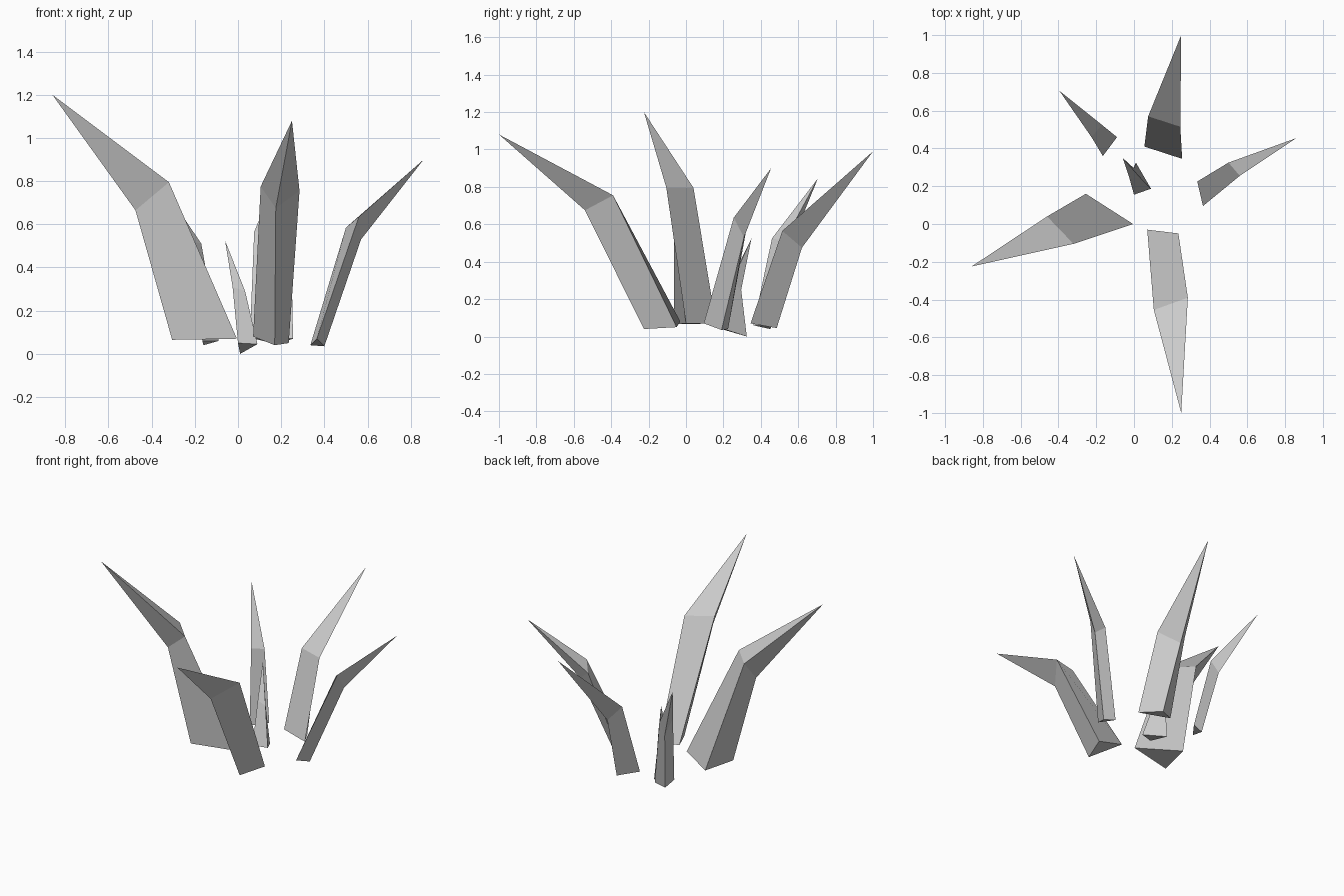
import bpy, bmesh


def blade(name, base, mid, tip):
    """Three-sided grass blade: base triangle, bent at a middle triangle, closing in a point."""
    bm = bmesh.new()
    b = [bm.verts.new(p) for p in base]
    m = [bm.verts.new(p) for p in mid]
    t = bm.verts.new(tip)
    bm.faces.new(b)
    for i in range(3):
        j = (i + 1) % 3
        bm.faces.new((b[i], b[j], m[j], m[i]))
        bm.faces.new((m[i], m[j], t))
    bmesh.ops.recalc_face_normals(bm, faces=bm.faces)
    mesh = bpy.data.meshes.new(name)
    bm.to_mesh(mesh)
    bm.free()
    obj = bpy.data.objects.new(name, mesh)
    bpy.context.collection.objects.link(obj)


# Each blade: two inner corners, then the outer (lower) ridge corner
blade("blade_left",
      [(-0.255, 0.16, 0.07), (-0.005, 0, 0.07), (-0.305, -0.065, 0.065)],
      [(-0.46, 0.04, 0.795), (-0.32, -0.105, 0.795), (-0.475, -0.065, 0.665)],
      (-0.86, -0.225, 1.2))
blade("blade_front",
      [(0.07, -0.03, 0.08), (0.235, -0.05, 0.05), (0.17, -0.225, 0.04)],
      [(0.105, -0.455, 0.775), (0.285, -0.39, 0.755), (0.175, -0.54, 0.675)],
      (0.25, -1, 1.08))
blade("blade_back",
      [(0.055, 0.41, 0.075), (0.255, 0.345, 0.07), (0.175, 0.485, 0.045)],
      [(0.075, 0.57, 0.565), (0.245, 0.515, 0.565), (0.15, 0.62, 0.475)],
      (0.25, 1, 0.99))
blade("blade_back_left",
      [(-0.165, 0.36, 0.06), (-0.09, 0.46, 0.06), (-0.16, 0.45, 0.04)],
      [(-0.225, 0.46, 0.525), (-0.17, 0.525, 0.51), (-0.22, 0.54, 0.44)],
      (-0.395, 0.705, 0.845))
blade("blade_right",
      [(0.365, 0.095, 0.07), (0.335, 0.225, 0.04), (0.40, 0.19, 0.035)],
      [(0.56, 0.255, 0.635), (0.50, 0.325, 0.585), (0.57, 0.31, 0.53)],
      (0.86, 0.455, 0.9))
blade("blade_small",
      [(0, 0.155, 0.05), (0.09, 0.187, 0.045), (0.01, 0.325, 0)],
      [(-0.025, 0.245, 0.31), (0.033, 0.245, 0.29), (0, 0.295, 0.25)],
      (-0.06, 0.35, 0.525))
